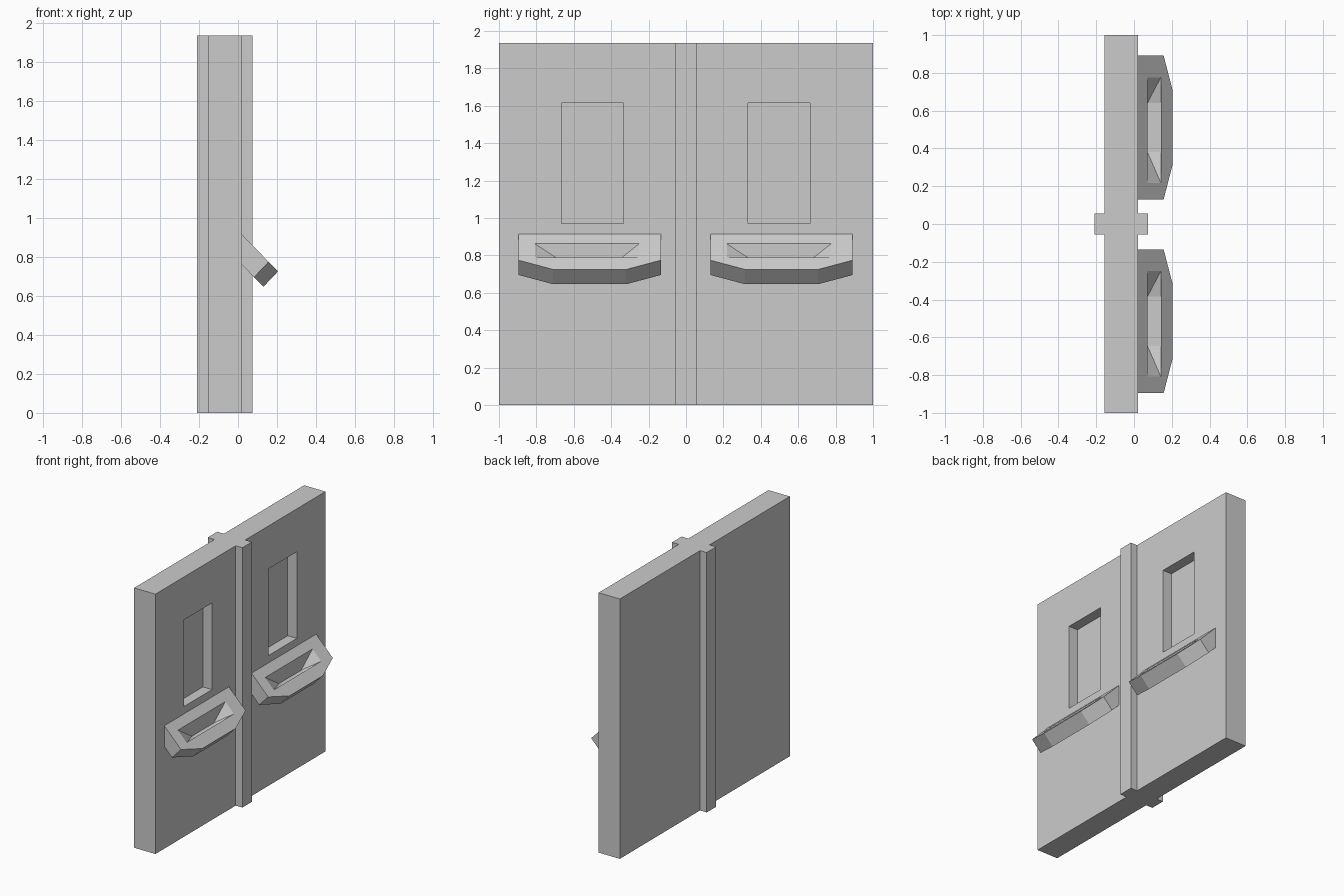
import bpy, bmesh

if "Cube" in bpy.data.objects:
    bpy.data.objects.remove(bpy.data.objects["Cube"])


def make_object(name, bm):
    bmesh.ops.recalc_face_normals(bm, faces=bm.faces)
    mesh = bpy.data.meshes.new(name)
    bm.to_mesh(mesh)
    bm.free()
    obj = bpy.data.objects.new(name, mesh)
    bpy.context.collection.objects.link(obj)
    return obj


def loft(name, top, bottom):
    """Solid between two matching rings of points."""
    bm = bmesh.new()
    a = [bm.verts.new(p) for p in top]
    b = [bm.verts.new(p) for p in bottom]
    n = len(a)
    bm.faces.new(a)
    bm.faces.new(b[::-1])
    for i in range(n):
        j = (i + 1) % n
        bm.faces.new((a[i], b[i], b[j], a[j]))
    return make_object(name, bm)


def box(name, x, y, z):
    ring = [(x[0], y[0]), (x[1], y[0]), (x[1], y[1]), (x[0], y[1])]
    return loft(name, [(*p, z[1]) for p in ring], [(*p, z[0]) for p in ring])


def cut(target, cutter):
    mod = target.modifiers.new("cut", 'BOOLEAN')
    mod.operation = 'DIFFERENCE'
    mod.solver = 'EXACT'
    mod.object = cutter
    cutter.hide_render = True
    cutter.hide_set(True)


FACE = 0.02      # front plane of the panel
HEIGHT = 1.935

# Main panel and the raised centre strip
panel = box("panel", (-0.155, FACE), (-1, 1), (0, HEIGHT))
box("centre_strip", (-0.21, 0.075), (-0.056, 0.056), (0, HEIGHT))


def slope(x):
    """Height of the sloping shelf top at x."""
    return 0.915 - (x - FACE) * 1.027


for side, cy in (("right", 0.511), ("left", -0.515)):
    # Recessed window
    wy = 0.4975 if cy > 0 else -0.5
    cut(panel, box(side + "_window_cutter", (-0.055, 0.2),
                   (wy - 0.166, wy + 0.166), (0.97, 1.615)))

    # Tilted shelf with chamfered front corners
    outline = [(FACE, -0.38), (0.157, -0.38), (0.205, -0.195),
               (0.205, 0.195), (0.157, 0.38), (FACE, 0.38)]
    top = [(x, cy + y, slope(x)) for x, y in outline]
    bottom = [(x, y, 0.76) if x == FACE else (x - 0.075, y, z - 0.079)
              for x, y, z in top]
    shelf = loft(side + "_shelf", top, bottom)

    # Tray pocket: level floor, upright long walls, sloping ends
    x0, x1, lift = 0.071, 0.142, 0.02
    rim = [(x0, -0.293), (x1, -0.293), (x1, 0.265), (x0, 0.265)]
    floor = [(x0, -0.13), (x1, -0.13), (x1, 0.13), (x0, 0.13)]
    bm = bmesh.new()
    for x, y in rim:
        bm.verts.new((x, cy + y, slope(x)))
        bm.verts.new((x, cy + y, slope(x) + lift))
    for x, y in floor:
        bm.verts.new((x, cy + y, 0.755))
    bmesh.ops.convex_hull(bm, input=bm.verts)
    cut(shelf, make_object(side + "_pocket_cutter", bm))
